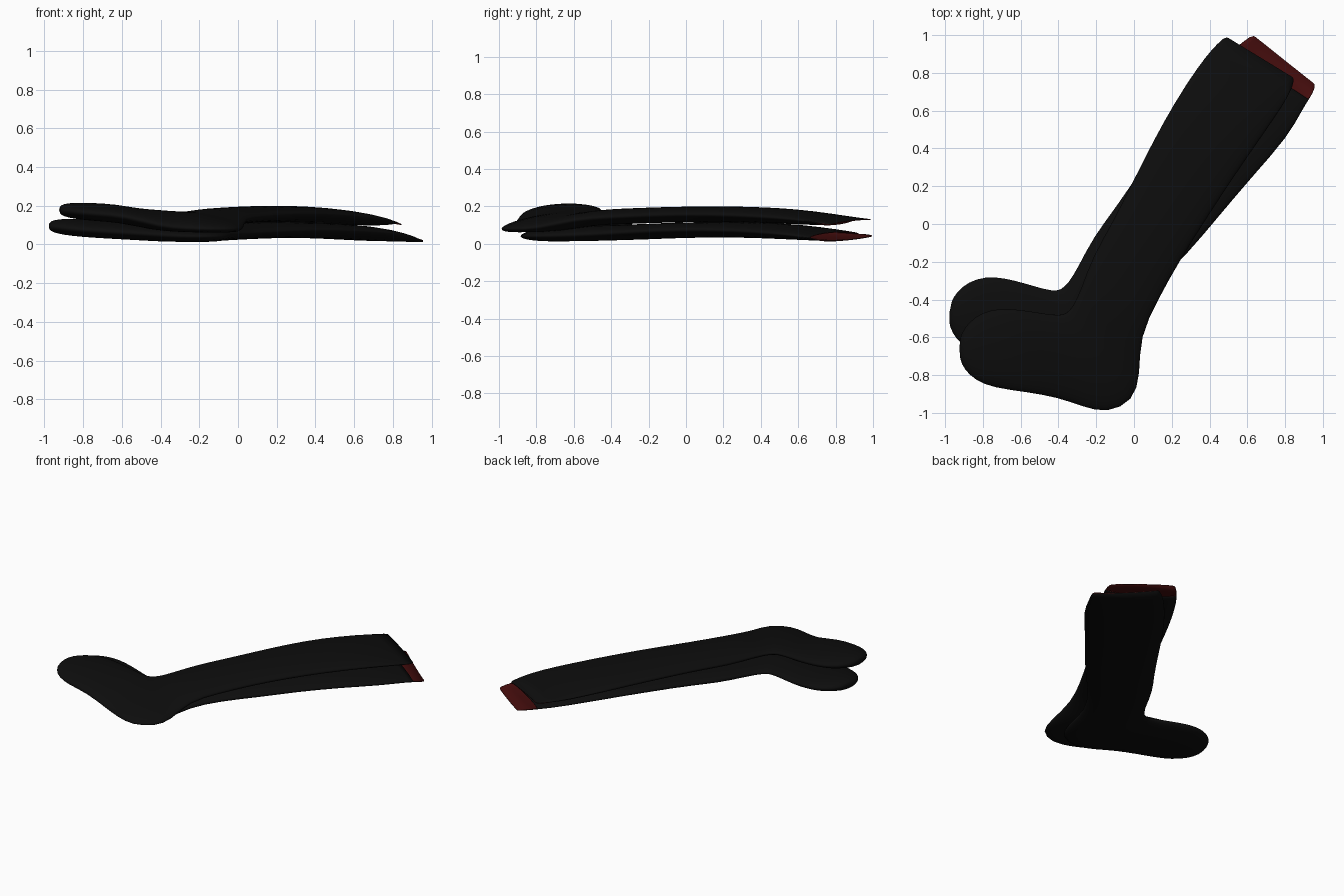
import bpy, bmesh, math
from mathutils import Vector

if "Cube" in bpy.data.objects:
    bpy.data.objects.remove(bpy.data.objects["Cube"])


def material(name, rgb):
    m = bpy.data.materials.new(name)
    m.diffuse_color = (*rgb, 1)
    m.use_nodes = True
    m.node_tree.nodes["Principled BSDF"].inputs["Base Color"].default_value = m.diffuse_color
    return m


BLACK = material("black_knit", (0.004, 0.004, 0.004))
RED = material("dark_red_lining", (0.06, 0.004, 0.004))

# Cross-sections from opening to toe: shin-side x, y, calf-side x, y,
# shin-side height, calf-side height, half thickness
SECTIONS = [
    (0.475, 1.0, 0.86, 0.765, 0.045, 0.016, 0.012),
    (0.34, 0.84, 0.80, 0.64, 0.055, 0.04, 0.031),
    (0.21, 0.64, 0.69, 0.48, 0.07, 0.057, 0.04),
    (0.10, 0.44, 0.53, 0.25, 0.077, 0.07, 0.042),
    (0.00, 0.24, 0.38, 0.02, 0.077, 0.075, 0.042),
    (-0.12, 0.00, 0.24, -0.20, 0.075, 0.07, 0.042),
    (-0.22, -0.17, 0.13, -0.40, 0.07, 0.06, 0.042),
    (-0.28, -0.34, 0.03, -0.60, 0.068, 0.05, 0.041),
    (-0.32, -0.43, 0.035, -0.80, 0.068, 0.042, 0.04),
    (-0.36, -0.475, 0.00, -0.94, 0.07, 0.04, 0.04),
    (-0.40, -0.48, -0.14, -1.005, 0.073, 0.04, 0.041),
    (-0.46, -0.475, -0.27, -0.97, 0.077, 0.045, 0.043),
    (-0.55, -0.46, -0.40, -0.92, 0.082, 0.055, 0.045),
    (-0.66, -0.445, -0.58, -0.89, 0.09, 0.065, 0.046),
    (-0.76, -0.45, -0.74, -0.87, 0.095, 0.075, 0.046),
    (-0.845, -0.49, -0.84, -0.83, 0.097, 0.085, 0.042),
    (-0.90, -0.55, -0.90, -0.77, 0.098, 0.09, 0.033),
    (-0.925, -0.61, -0.925, -0.71, 0.098, 0.094, 0.018),
]
SIDES = 24


def sock(name, turn, lift, heel_drop, short_side, calf_bulge):
    """Loft one flattened sock; short_side is the layer (+1 top, -1 bottom) cut back at the cuff."""
    pivot = Vector((0.62, -0.15))
    c, s = math.cos(turn), math.sin(turn)
    rings = []
    for i, (ax, ay, bx, by, za, zb, h) in enumerate(SECTIONS):
        if 2 <= i <= 5:
            bx += calf_bulge
        if 8 <= i <= 12:
            zb -= heel_drop
        ring = []
        for k in range(SIDES):
            t = 2 * math.pi * k / SIDES
            f = (math.cos(t) + 1) / 2
            d = Vector((ax + (bx - ax) * f, ay + (by - ay) * f)) - pivot
            ring.append(Vector((pivot.x + c * d.x + s * d.y, pivot.y - s * d.x + c * d.y,
                                za + (zb - za) * f + lift + h * math.sin(t))))
        rings.append(ring)
    # Cut one layer back at the opening so the lining shows
    for k in range(SIDES):
        if math.sin(2 * math.pi * k / SIDES) * short_side > -0.1:
            rings[0][k] = rings[0][k].lerp(rings[1][k], 0.6)

    bm = bmesh.new()
    vs = [[bm.verts.new(p) for p in ring] for ring in rings]
    for a, b in zip(vs, vs[1:]):
        for k in range(SIDES):
            n = (k + 1) % SIDES
            bm.faces.new((a[k], a[n], b[n], b[k]))
    bm.faces.new(vs[-1])
    bmesh.ops.recalc_face_normals(bm, faces=bm.faces)
    # Make sure the outside of the tube faces outward
    bm.normal_update()
    top = max(bm.faces, key=lambda f: f.calc_center_median().z)
    if top.normal.z < 0:
        bmesh.ops.reverse_faces(bm, faces=bm.faces)
    for f in bm.faces:
        f.smooth = True
    me = bpy.data.meshes.new(name)
    bm.to_mesh(me)
    bm.free()
    me.materials.append(BLACK)
    me.materials.append(RED)
    ob = bpy.data.objects.new(name, me)
    bpy.context.collection.objects.link(ob)
    ob.modifiers.new("smooth", 'SUBSURF').levels = 1
    ob.modifiers["smooth"].render_levels = 1
    # Red lining on the inside
    lining = ob.modifiers.new("lining", 'SOLIDIFY')
    lining.thickness = 0.005
    lining.offset = -1
    lining.material_offset = 1
    lining.material_offset_rim = 1
    return ob


sock("lower_sock", 0.125, 0.0, 0.0, 1, 0.05)
sock("upper_sock", 0.0, 0.083, 0.045, -1, 0.0)
